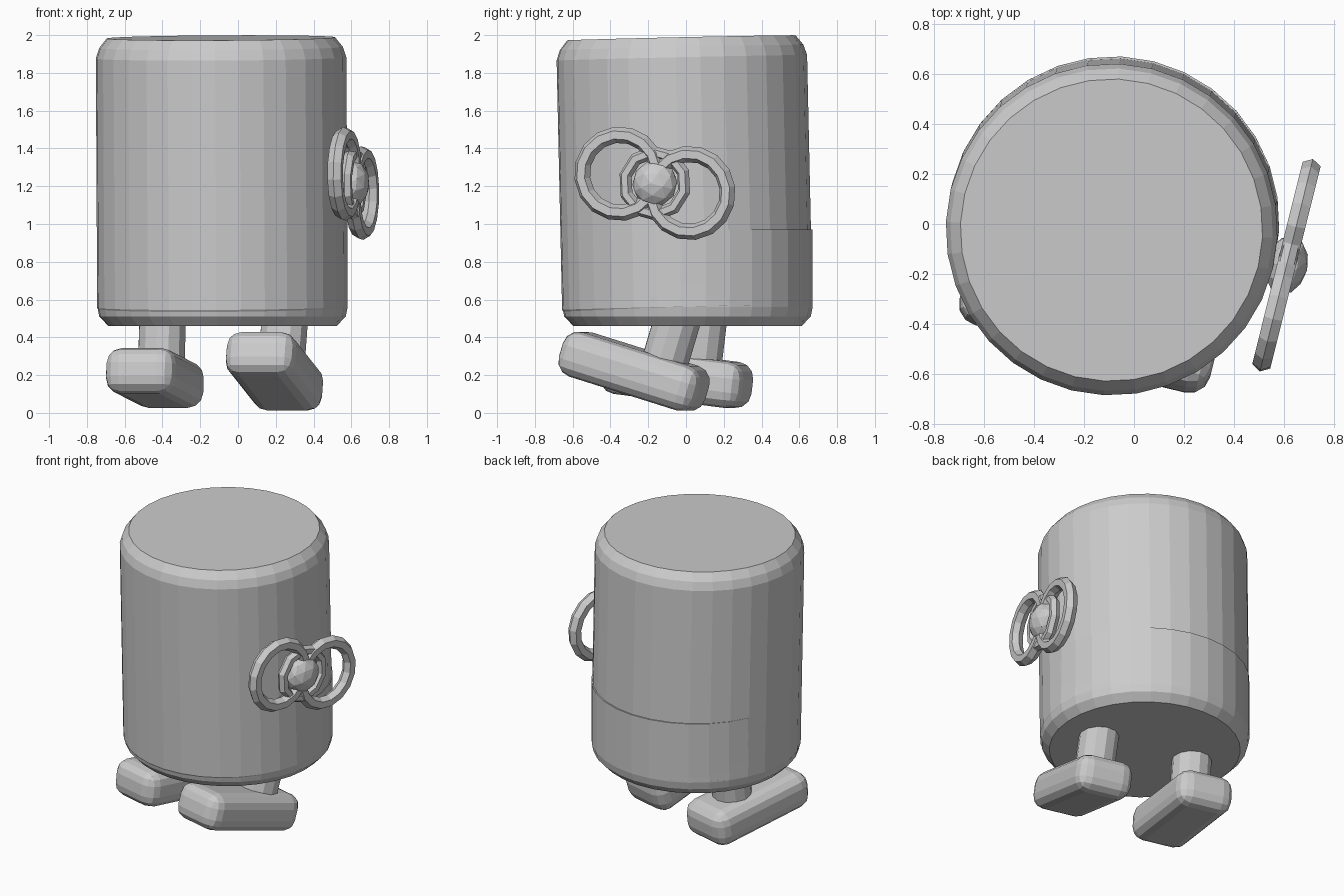
import bpy
import bmesh
from math import sin, cos, radians, pi
from mathutils import Matrix, Vector

cube = bpy.data.objects.get("Cube")
if cube:
    bpy.data.objects.remove(cube, do_unlink=True)

grey = bpy.data.materials.new("plain_grey")
grey.use_nodes = True
grey.diffuse_color = (0.6, 0.6, 0.6, 1)
grey.node_tree.nodes["Principled BSDF"].inputs["Base Color"].default_value = (0.6, 0.6, 0.6, 1)

YAW = Matrix.Rotation(radians(-14), 4, "Z")   # the whole figure is turned slightly


def finish(bm, name, matrix):
    bmesh.ops.recalc_face_normals(bm, faces=bm.faces)
    mesh = bpy.data.meshes.new(name)
    bm.to_mesh(mesh)
    bm.free()
    mesh.materials.append(grey)
    obj = bpy.data.objects.new(name, mesh)
    obj.matrix_world = matrix
    bpy.context.collection.objects.link(obj)
    return obj


def lathe(name, profile, sides, matrix):
    """Closed solid from (radius, height) rings, capped at both ends."""
    bm = bmesh.new()
    rings = [[bm.verts.new((r * sin(2 * pi * i / sides), r * cos(2 * pi * i / sides), z))
              for i in range(sides)] for r, z in profile]
    for a, b in zip(rings, rings[1:]):
        for i in range(sides):
            j = (i + 1) % sides
            bm.faces.new((a[i], a[j], b[j], b[i]))
    bm.faces.new(rings[0])
    bm.faces.new(rings[-1])
    return finish(bm, name, matrix)


def ring(name, major, minor, sides, matrix):
    """Faceted torus with a hexagonal tube, axis along local z."""
    bm = bmesh.new()
    tube = 6
    loops = []
    for i in range(sides):
        a = 2 * pi * i / sides
        loop = []
        for k in range(tube):
            b = 2 * pi * k / tube
            r = major + minor * cos(b)
            loop.append(bm.verts.new((r * cos(a), r * sin(a), minor * sin(b))))
        loops.append(loop)
    for i in range(sides):
        p, q = loops[i], loops[(i + 1) % sides]
        for k in range(tube):
            m = (k + 1) % tube
            bm.faces.new((p[k], q[k], q[m], p[m]))
    return finish(bm, name, matrix)


# Body: upright lower drum, leaning upper drum overlapping it
base = Matrix.Translation((-0.082, 0.008, 0)) @ YAW
lathe("lower_body", [(0.605, 0.46), (0.653, 0.51), (0.663, 0.56), (0.663, 0.97)], 32, base)
lean = base @ Matrix.Translation((0, 0, 0.52)) @ Matrix.Rotation(radians(1.3), 4, "X")
lathe("upper_body", [(0.64, 0), (0.664, 0.04), (0.664, 1.36), (0.646, 1.415), (0.605, 1.466)],
      32, lean)


# Legs and feet: rounded boxes with toes raised, legs square to them
def foot_and_leg(side, foot_at, leg_at, pitch):
    turn = YAW @ Matrix.Rotation(radians(-pitch), 4, "X")
    bm = bmesh.new()
    bmesh.ops.create_cube(bm, size=1)
    bmesh.ops.scale(bm, vec=(0.38, 0.78, 0.245), verts=bm.verts)
    bmesh.ops.bevel(bm, geom=bm.edges[:], offset=0.085, segments=3, profile=0.5,
                    affect="EDGES")
    finish(bm, side + "_foot", Matrix.Translation(foot_at) @ turn)
    lathe(side + "_leg", [(0.127, -0.22), (0.127, 0.1)], 12,
          Matrix.Translation(leg_at) @ turn)


foot_and_leg("left", (0.193, -0.275, 0.22), (0.245, -0.055, 0.46), 17)
foot_and_leg("right", (-0.44, -0.05, 0.185), (-0.40, 0.09, 0.46), 7)

# Bow on the side: local x runs along the bow, local z points outward
along = Vector((sin(radians(14)), cos(radians(14)), 0))
out = Vector((cos(radians(14)), -sin(radians(14)), 0))
frame = Matrix((along, (0, 0, 1), out)).transposed().to_4x4()
bow = Matrix.Translation((0.61, -0.165, 1.215)) @ frame @ Matrix.Rotation(radians(-15), 4, "Z")
for name, x in (("front_bow_loop", -0.197), ("back_bow_loop", 0.197)):
    ring(name, 0.207, 0.043, 16, bow @ Matrix.Translation((x, 0, 0)))
ring("bow_centre_ring", 0.165, 0.034, 10, bow)

bm = bmesh.new()
bmesh.ops.create_icosphere(bm, subdivisions=2, radius=0.122)
finish(bm, "bow_knot", bow @ Matrix.Diagonal((1, 1, 0.7, 1)))
